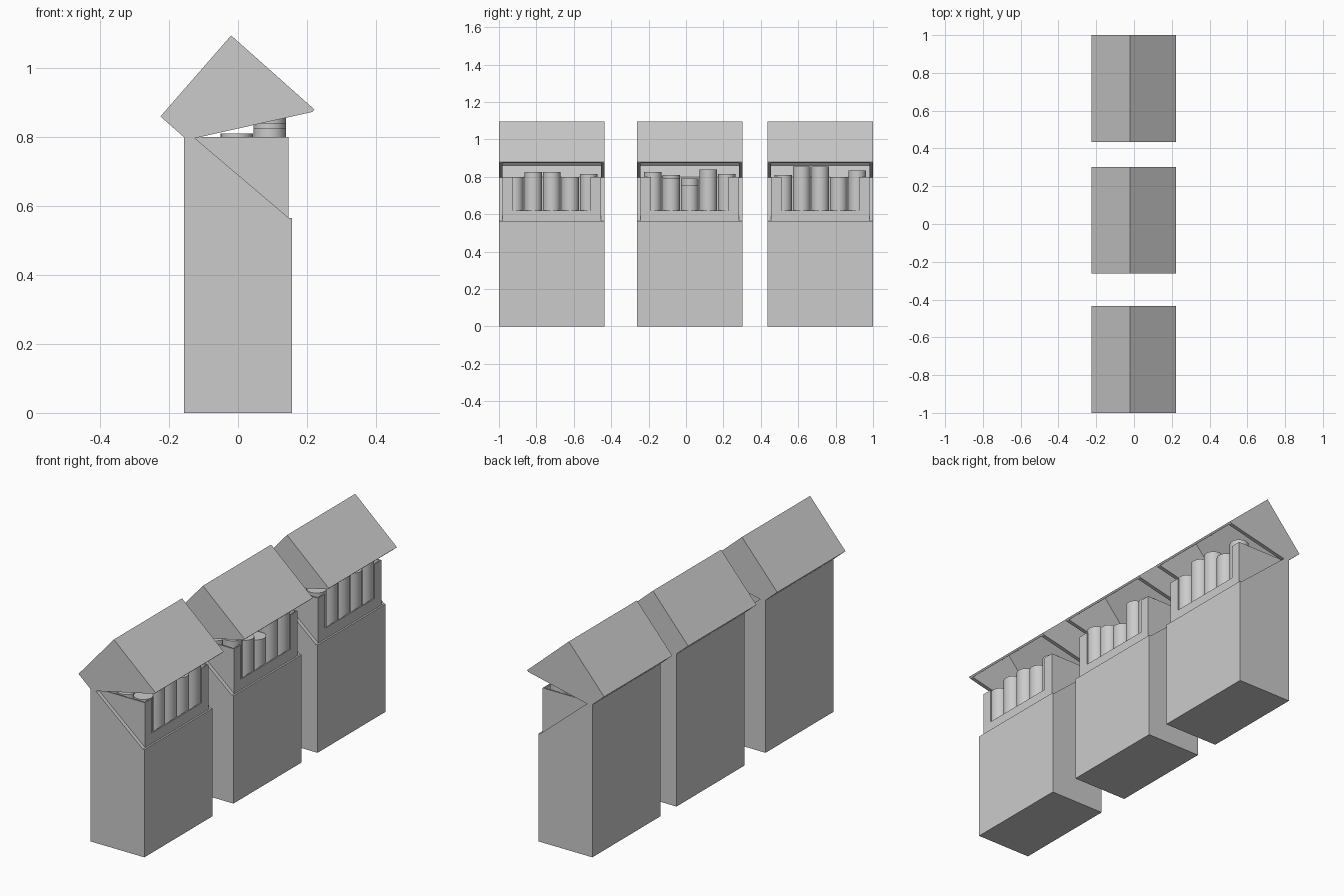
import bpy
import bmesh

cube = bpy.data.objects.get("Cube")
if cube:
    bpy.data.objects.remove(cube, do_unlink=True)

card = bpy.data.materials.new("plain grey")
card.use_nodes = True
GREY = (0.6, 0.6, 0.6, 1.0)
card.diffuse_color = GREY
card.node_tree.nodes["Principled BSDF"].inputs["Base Color"].default_value = GREY

WIDTH = 0.565      # pack width along y
SIDE = 0.02        # side wall thickness
WALL = 0.009       # front and back wall thickness
DEPTH = 0.157      # half depth along x
RIM = 0.565        # height of the front rim
TOP = 0.80         # height of the hinge


def add_object(name, bm):
    bmesh.ops.recalc_face_normals(bm, faces=bm.faces)
    mesh = bpy.data.meshes.new(name)
    bm.to_mesh(mesh)
    bm.free()
    mesh.materials.append(card)
    obj = bpy.data.objects.new(name, mesh)
    bpy.context.collection.objects.link(obj)
    return obj


def prism(name, profile, y0, y1):
    """Extrude an (x, z) profile from y0 to y1."""
    bm = bmesh.new()
    face = bm.faces.new([bm.verts.new((x, y0, z)) for x, z in profile])
    new = bmesh.ops.extrude_face_region(bm, geom=[face])["geom"]
    verts = [v for v in new if isinstance(v, bmesh.types.BMVert)]
    bmesh.ops.translate(bm, verts=verts, vec=(0, y1 - y0, 0))
    return add_object(name, bm)


def rect(x0, x1, z0, z1):
    return [(x0, z0), (x1, z0), (x1, z1), (x0, z1)]


def cut(obj, cutter):
    """Subtract the cutter, then delete it."""
    cutter.hide_render = True
    mod = obj.modifiers.new("cut", "BOOLEAN")
    mod.operation = "DIFFERENCE"
    mod.solver = "EXACT"
    mod.object = cutter
    bpy.context.view_layer.objects.active = obj
    bpy.ops.object.modifier_apply(modifier=mod.name)
    bpy.data.objects.remove(cutter, do_unlink=True)


def rods(name, x, y0, tops):
    """A row of round rods standing side by side."""
    bm = bmesh.new()
    pitch, radius, base = 0.099, 0.047, 0.02
    for i, top in enumerate(tops):
        made = bmesh.ops.create_cone(bm, cap_ends=True, segments=20, radius1=radius,
                                     radius2=radius, depth=top - base)
        centre = y0 + WIDTH / 2 + (i - 2) * pitch
        bmesh.ops.translate(bm, verts=made["verts"], vec=(x, centre, (top + base) / 2))
    obj = add_object(name, bm)
    bpy.ops.object.select_all(action="DESELECT")
    obj.select_set(True)
    bpy.context.view_layer.objects.active = obj
    bpy.ops.object.shade_smooth_by_angle()


BODY = [(-DEPTH, 0), (DEPTH, 0), (DEPTH, RIM), (DEPTH - WALL, RIM),
        (-0.125, 0.797), (-DEPTH, TOP)]
LID = [(-DEPTH, TOP), (-0.225, 0.86), (-0.02, 1.095), (0.222, 0.88),
       (0.215, 0.873), (-0.125, 0.797)]
LID_HOLLOW = [(-0.113, 0.774), (-0.211, 0.861), (-0.019, 1.081), (0.252, 0.839)]


def pack(label, y0, front_tops):
    y1 = y0 + WIDTH
    inner = (y0 + SIDE, y1 - SIDE)

    # Outer box with a slanted open rim
    body = prism(label + "_body", BODY, y0, y1)
    cut(body, prism("body_cutter", rect(WALL - DEPTH, DEPTH - WALL, 0.012, 1), *inner))

    # Inner frame with a notch in the front
    front = DEPTH - WALL - 0.002
    frame = prism(label + "_inner_frame", rect(-0.125, front, 0.3, TOP), *inner)
    cut(frame, prism("frame_cutter", rect(-0.2, front - 0.006, 0.2, 1),
                     inner[0] + 0.006, inner[1] - 0.006))
    cut(frame, prism("notch_cutter", rect(0.1, 0.2, 0.62, 1), y0 + 0.076, y1 - 0.076))

    # Tilted hollow lid
    lid = prism(label + "_lid", LID, y0, y1)
    cut(lid, prism("lid_cutter", LID_HOLLOW, *inner))

    # Contents
    rods(label + "_front_rods", 0.092, y0, front_tops)
    rods(label + "_middle_rods", -0.004, y0, [0.80, 0.81, 0.79, 0.80, 0.81])
    rods(label + "_back_rods", -0.099, y0, [0.79] * 5)


pack("near_pack", -1.0, [0.80, 0.825, 0.825, 0.80, 0.815])
pack("middle_pack", -0.262, [0.825, 0.79, 0.755, 0.84, 0.815])
pack("far_pack", 0.435, [0.81, 0.855, 0.855, 0.80, 0.835])
